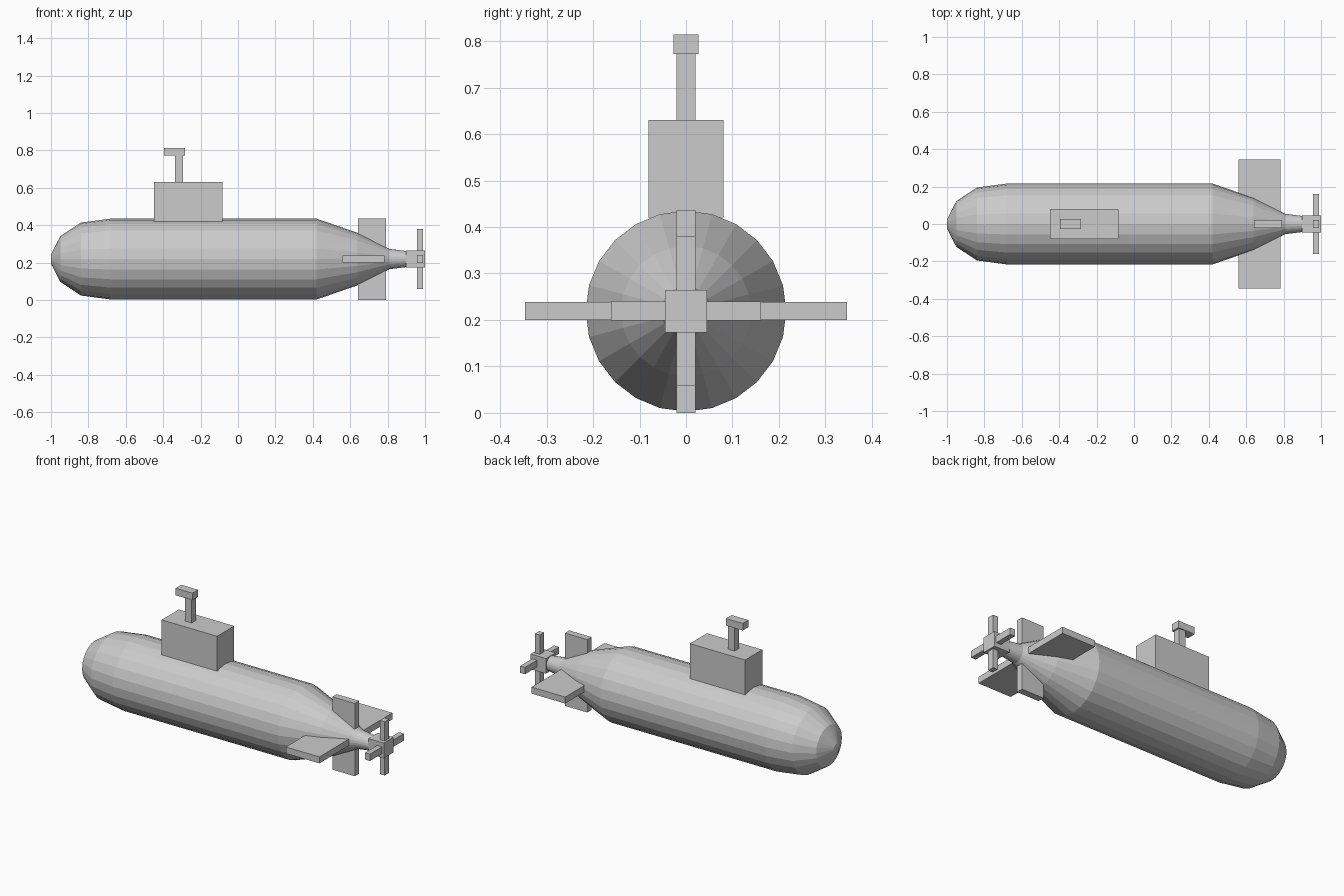
import bpy, bmesh
from math import cos, sin, pi

if "Cube" in bpy.data.objects:
    bpy.data.objects.remove(bpy.data.objects["Cube"])

AXIS_Z = 0.219  # height of the hull's centre line


def add_object(name, bm):
    bmesh.ops.recalc_face_normals(bm, faces=bm.faces)
    mesh = bpy.data.meshes.new(name)
    bm.to_mesh(mesh)
    bm.free()
    obj = bpy.data.objects.new(name, mesh)
    bpy.context.collection.objects.link(obj)
    return obj


def box(name, x, y, z):
    """Box from (min, max) ranges in x and z, and a half width in y."""
    bm = bmesh.new()
    bmesh.ops.create_cube(bm, size=1)
    bmesh.ops.scale(bm, vec=(x[1] - x[0], 2 * y, z[1] - z[0]), verts=bm.verts)
    bmesh.ops.translate(bm, vec=((x[0] + x[1]) / 2, 0, (z[0] + z[1]) / 2), verts=bm.verts)
    return add_object(name, bm)


def around_axis(half):
    return (AXIS_Z - half, AXIS_Z + half)


def lathe_x(name, profile, sides):
    """Revolve (x, radius) points about the hull's centre line."""
    bm = bmesh.new()
    rings = [[bm.verts.new((x, r * cos(2 * pi * i / sides), AXIS_Z + r * sin(2 * pi * i / sides)))
              for i in range(sides)] for x, r in profile]
    for a, b in zip(rings, rings[1:]):
        for i in range(sides):
            j = (i + 1) % sides
            bm.faces.new((a[i], a[j], b[j], b[i]))
    bm.faces.new(rings[0])
    bm.faces.new(rings[-1])
    return add_object(name, bm)


# Hull: rounded nose, straight body, tapered tail
lathe_x("hull", [(-1.0, 0.025), (-0.95, 0.122), (-0.84, 0.195), (-0.68, 0.216), (0.42, 0.216),
                 (0.64, 0.14), (0.81, 0.054), (0.90, 0.043)], 24)

# Conning tower and periscope
box("conning_tower", (-0.45, -0.082), 0.081, (0.42, 0.63))
box("periscope_mast", (-0.337, -0.294), 0.0205, (0.62, 0.775))
box("periscope_head", (-0.396, -0.284), 0.027, (0.772, 0.814))

# Tail planes
box("stern_plane", (0.56, 0.783), 0.346, around_axis(0.0195))
box("rudder", (0.641, 0.79), 0.0205, (0.0, 0.437))

# Propeller
box("propeller_hub", (0.898, 1.0), 0.0455, around_axis(0.0455))
box("propeller_blade_vertical", (0.957, 0.989), 0.0205, around_axis(0.161))
box("propeller_blade_horizontal", (0.957, 0.989), 0.161, around_axis(0.0205))
